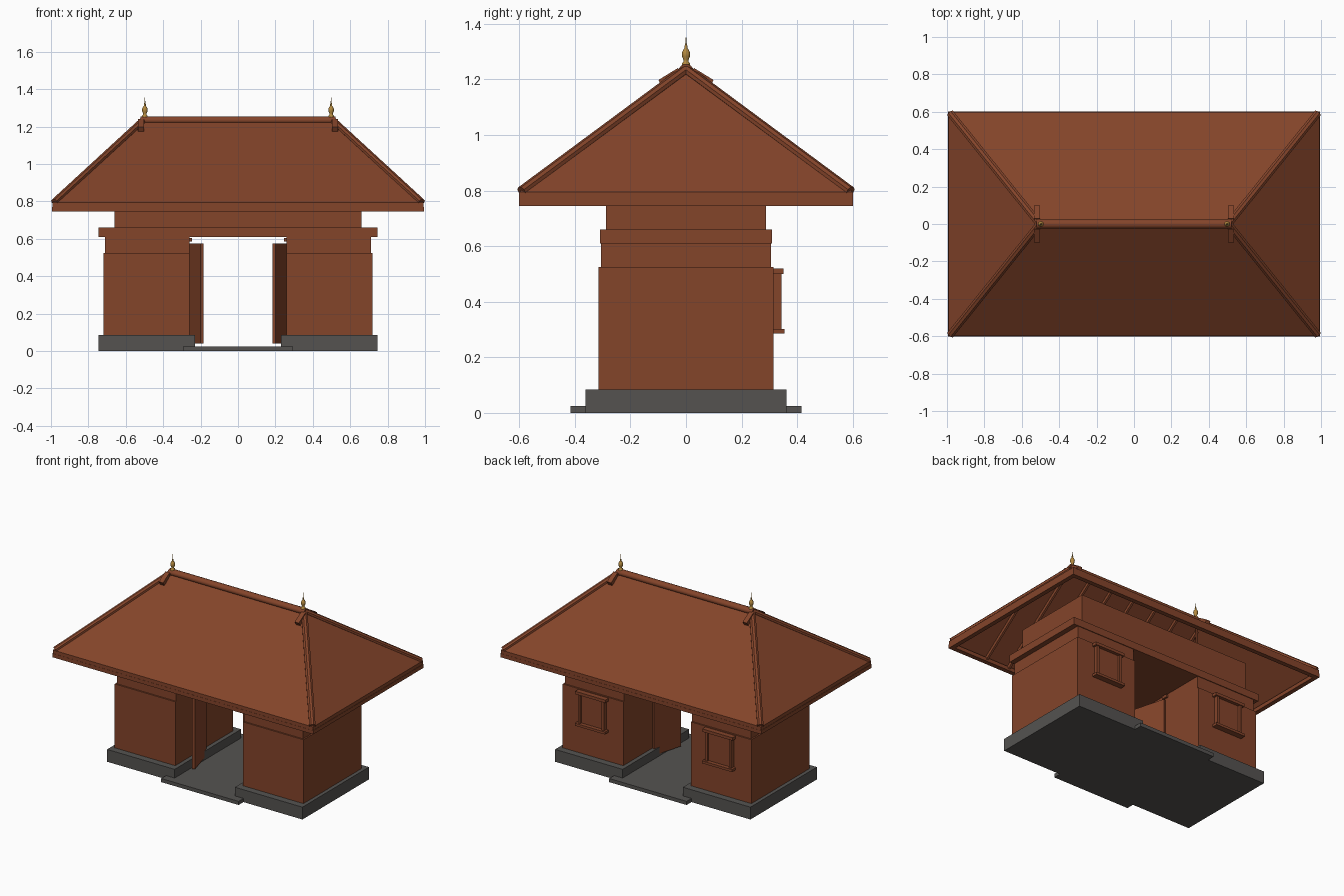
import bpy, bmesh, math
from mathutils import Vector

old = bpy.data.objects.get("Cube")
if old:
    bpy.data.objects.remove(old)


def material(name, rgb):
    m = bpy.data.materials.new(name)
    m.use_nodes = True
    m.diffuse_color = (*rgb, 1)
    m.node_tree.nodes["Principled BSDF"].inputs["Base Color"].default_value = (*rgb, 1)
    return m


TIMBER = material("red brown timber", (0.23, 0.058, 0.023))
STONE = material("dark stone", (0.09, 0.086, 0.081))
GOLD = material("old gold", (0.45, 0.25, 0.05))


def finish(name, bm, mat, smooth=False):
    bmesh.ops.recalc_face_normals(bm, faces=bm.faces)
    mesh = bpy.data.meshes.new(name)
    bm.to_mesh(mesh)
    bm.free()
    mesh.materials.append(mat)
    ob = bpy.data.objects.new(name, mesh)
    bpy.context.collection.objects.link(ob)
    if smooth:
        bpy.ops.object.select_all(action='DESELECT')
        ob.select_set(True)
        bpy.context.view_layer.objects.active = ob
        bpy.ops.object.shade_smooth_by_angle(angle=math.radians(50))
    return ob


def box(name, xs, ys, zs, mat=TIMBER):
    """Box between two limits on each axis."""
    bm = bmesh.new()
    bmesh.ops.create_cube(bm, size=1)
    for v in bm.verts:
        v.co = [sum(r) / 2 + c * abs(r[1] - r[0]) for r, c in zip((xs, ys, zs), v.co)]
    return finish(name, bm, mat)


def beam(name, a, b, width, height, sides=4, smooth=False):
    """Straight bar from a to b, square or round in section."""
    a, b = Vector(a), Vector(b)
    d = (b - a).normalized()
    side = d.cross(Vector((0, 0, 1))).normalized()
    up = side.cross(d)
    k = 1 / math.cos(math.pi / sides) if sides == 4 else 1
    bm = bmesh.new()
    rings = []
    for p in (a, b):
        ring = []
        for i in range(sides):
            t = 2 * math.pi * (i + 0.5) / sides
            ring.append(bm.verts.new(p + side * math.cos(t) * width / 2 * k
                                     + up * math.sin(t) * height / 2 * k))
        rings.append(ring)
        bm.faces.new(ring)
    for i in range(sides):
        j = (i + 1) % sides
        bm.faces.new((rings[0][i], rings[0][j], rings[1][j], rings[1][i]))
    return finish(name, bm, TIMBER, smooth)


def lathe(name, x, profile, mat, sides=16):
    """Turned part around a vertical axis at x."""
    bm = bmesh.new()
    verts = [bm.verts.new((x + r, 0, z)) for r, z in profile]
    edges = [bm.edges.new(p) for p in zip(verts, verts[1:])]
    bmesh.ops.spin(bm, geom=verts + edges, cent=(x, 0, 0), axis=(0, 0, 1),
                   angle=math.tau, steps=sides, use_duplicate=False)
    bmesh.ops.remove_doubles(bm, verts=bm.verts, dist=1e-5)
    return finish(name, bm, mat, True)


# Passage floor and the upper storey
box("passage_floor", (-.295, .295), (-.415, .415), (0, .025), STONE)
box("floor_beam", (-.745, .745), (-.31, .31), (.61, .66))
box("attic_wall", (-.66, .66), (-.287, .287), (.66, .86))

# Two wings with plinth, walls, door leaf and rear window
for s, label in ((-1, "right"), (1, "left")):
    def span(a, b):
        return sorted((s * a, s * b))

    box(label + "_plinth", span(.23, .745), (-.362, .362), (0, .085), STONE)
    box(label + "_wall", span(.258, .72), (-.315, .315), (.085, .525))
    box(label + "_upper_wall", span(.258, .71), (-.305, .305), (.525, .61))

    hinge, free = Vector((s * .25, 0, .307)), Vector((s * .192, -.21, .307))
    beam(label + "_door_leaf", hinge, free, .018, .535)
    box(label + "_door_pivot", span(.245, .265), (-.02, .02), (.585, .605))

    box(label + "_window_panel", span(.395, .575), (.31, .328), (.3, .5))
    for inner in (.385, .567):
        box(label + "_window_stile", span(inner, inner + .018), (.31, .343), (.3, .5))
    box(label + "_window_sill", span(.37, .60), (.31, .355), (.285, .302))
    box(label + "_window_head", span(.37, .60), (.31, .35), (.5, .52))

# Hipped roof shell
EX, EY, EZ = .993, .6, .795
RX, RZ = .508, 1.235
bm = bmesh.new()
e = [bm.verts.new((x, y, EZ)) for x, y in ((-EX, -EY), (EX, -EY), (EX, EY), (-EX, EY))]
r = [bm.verts.new((x, 0, RZ)) for x in (-RX, RX)]
for f in ((e[0], e[1], r[1], r[0]), (e[2], e[3], r[0], r[1]),
          (e[1], e[2], r[1]), (e[3], e[0], r[0])):
    bm.faces.new(f)
# Underside follows the slope, joined by a vertical eave edge
lower = bmesh.ops.duplicate(bm, geom=bm.verts[:] + bm.edges[:] + bm.faces[:])
copies = [lower["vert_map"][v] for v in e]
for v in [g for g in lower["geom"] if isinstance(g, bmesh.types.BMVert)]:
    v.co.z -= .025
for i in range(4):
    j = (i + 1) % 4
    bm.faces.new((e[i], e[j], copies[j], copies[i]))
finish("roof", bm, TIMBER)

# Fascia boards around the eaves
for s in (-1, 1):
    box("long_fascia", (-.995, .995), sorted((s * .57, s * .601)), (.745, .771))
    box("end_fascia", sorted((s * .965, s * .995)), (-.57, .57), (.745, .771))

# Rafters under the long slopes, stopping at the hips
slope = (RZ - EZ) / EY
for s in (-1, 1):
    for i in range(-4, 5):
        x = i * .177
        top_y = max(.01, EY * (abs(x) - RX) / (EX - RX))
        z = EZ - .036
        beam("rafter", (x, s * .575, z + slope * .025 - .012),
             (x, s * top_y, z + slope * (EY - top_y)), .014, .022)

# Hip rolls with rafters below them, and ridge end straps
for sx in (-1, 1):
    for sy in (-1, 1):
        beam("hip_roll", (sx * .982, sy * .592, .798), (sx * .505, 0, 1.236),
             .042, .034, 8)
        beam("hip_rafter", (sx * .965, sy * .575, .765), (sx * RX, 0, 1.195),
             .016, .022)
        beam("ridge_strap", (sx * .518, sy * .02, 1.225), (sx * .518, sy * .09, 1.182),
             .032, .036)

# Ridge roll and turned finials
beam("ridge_roll", (-.52, 0, 1.234), (.52, 0, 1.234), .05, .042, 12, True)
for x in (-.498, .498):
    lathe("finial", x, [(0, 1.24), (.015, 1.24), (.015, 1.258), (.009, 1.264),
                        (.009, 1.27), (.014, 1.282), (.015, 1.294), (.01, 1.306),
                        (.005, 1.312), (.006, 1.318), (.003, 1.326), (0, 1.362)], GOLD)
